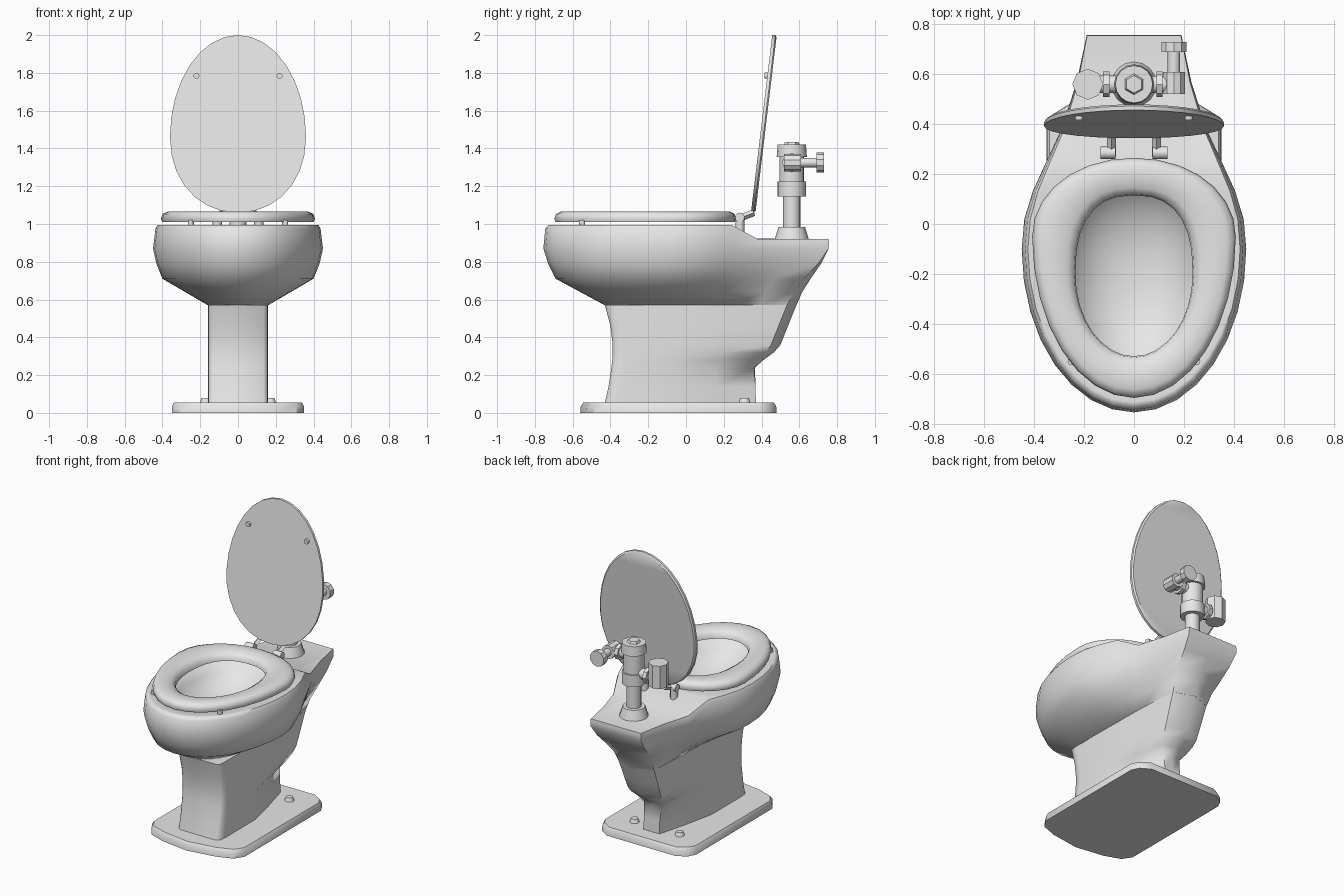
import bpy, bmesh
from math import sin, cos, pi
from mathutils import Vector

old = bpy.data.objects.get("Cube")
if old:
    bpy.data.objects.remove(old)

porcelain = bpy.data.materials.new("pale_grey")
porcelain.use_nodes = True
GREY = (0.8, 0.8, 0.8, 1)
porcelain.diffuse_color = GREY
porcelain.node_tree.nodes["Principled BSDF"].inputs["Base Color"].default_value = GREY


def finish(name, bm, angle=35):
    bmesh.ops.recalc_face_normals(bm, faces=bm.faces[:])
    me = bpy.data.meshes.new(name)
    bm.to_mesh(me)
    bm.free()
    me.materials.append(porcelain)
    ob = bpy.data.objects.new(name, me)
    bpy.context.collection.objects.link(ob)
    bpy.ops.object.select_all(action='DESELECT')
    ob.select_set(True)
    bpy.context.view_layer.objects.active = ob
    bpy.ops.object.shade_smooth_by_angle(angle=angle * pi / 180)
    return ob


def mirrored(half):
    """Close a half outline that starts and ends on x = 0."""
    return half + [(-x, y) for x, y in half[-2:0:-1]]


def front_arc(yf, yc, w):
    return [(w * sin(a), yc - (yc - yf) * cos(a)) for a in (i * pi / 16 for i in range(9))]


# Side easing: fraction along the side, share of the extra front width
EASE = [(.14, .96), (.27, .83), (.4, .635), (.56, .39), (.78, .155), (1, 0)]


def tapered(yf, yb, w, wb, pull=0, yc=-0.1):
    """Round front, sides easing in to a back edge whose corners may be pulled forward."""
    half = front_arc(yf, yc, w)
    half += [(wb + (w - wb) * f, yc + (yb - pull - yc) * t) for t, f in EASE]
    return mirrored(half + [(0, yb)])


def egg(yf, yc, yb, w, p=2.3):
    """Round front and blunter round back."""
    half = front_arc(yf, yc, w)
    for j in range(1, 7):
        a = j * pi / 14
        half.append((w * cos(a) ** (2 / p), yc + (yb - yc) * sin(a) ** (2 / p)))
    return mirrored(half + [(0, yb)])


def level(outline, z):
    return [(x, y, z(y) if callable(z) else z) for x, y in outline]


def loft(name, rings, loop=False, angle=35):
    bm = bmesh.new()
    vs = [[bm.verts.new(p) for p in r] for r in rings]
    n = len(vs[0])
    pairs = list(zip(vs, vs[1:])) + ([(vs[-1], vs[0])] if loop else [])
    for a, b in pairs:
        for i in range(n):
            k = (i + 1) % n
            bm.faces.new((a[i], a[k], b[k], b[i]))
    if not loop:
        bm.faces.new(vs[0])
        bm.faces.new(vs[-1])
    return finish(name, bm, angle)


def rod(name, p0, p1, r0, r1=None, sides=12):
    p0, p1 = Vector(p0), Vector(p1)
    d = p1 - p0
    bm = bmesh.new()
    bmesh.ops.create_cone(bm, cap_ends=True, segments=sides, radius1=r0,
                          radius2=r0 if r1 is None else r1, depth=d.length)
    rot = d.to_track_quat('Z', 'Y')
    for v in bm.verts:
        v.co = rot @ v.co + (p0 + p1) / 2
    return finish(name, bm)


# Base plate with bowed front and clipped back corners
def plate(s):
    half = [(0, -.56), (.2, -.53), (.31, -.49), (.35, -.43), (.35, .39), (.325, .44), (.26, .48), (0, .48)]
    return mirrored([(x * s, y * s) for x, y in half])


loft("base_plate", [level(plate(1), 0), level(plate(.995), .035), level(plate(.97), .055)])


# Pedestal: flat front, sides drawing in to a narrow rear rib, swelling above
def column(yf, yb, wb, pull):
    half = [(0, yf), (.135, yf), (.155, yf + .015), (.16, yf + .06), (.16, -.05),
            ((.16 + wb) / 2 + .005, (yb - .05) / 2), (wb, yb - pull), (0, yb)]
    return mirrored(half)


stations = [(.05, -.43, .37, .06, 0), (.14, -.41, .368, .06, 0), (.24, -.395, .365, .065, .005),
            (.28, -.39, .41, .1, .03), (.32, -.388, .465, .115, .04), (.36, -.388, .5, .125, .05),
            (.46, -.40, .54, .13, .05), (.572, -.43, .585, .135, .05)]
loft("pedestal", [level(column(*s[1:]), s[0]) for s in stations], angle=60)


# Bowl and rear deck: outer shell, deck rings, then the inside of the basin
def deck(y):
    return .996 - .076 * min(max((y - .24) / .14, 0), 1)


shell = [(.57, -.43, .585, .16, .135, .05), (.64, -.56, .615, .28, .145, .045), (.71, -.69, .66, .40, .165, .035),
         (.79, -.73, .715, .432, .18, .015), (.87, -.755, .755, .45, .19, 0)]
rings = [level(tapered(*s[1:]), s[0]) for s in shell]
rings.append(level(tapered(-.745, .757, .437, .19), lambda y: deck(y) - .02))
rim = tapered(-.725, .755, .425, .188)
rings.append(level(rim, deck))
for inset, limit in ((.985, .38), (.97, .24)):
    rings.append(level([(x * inset, min(y * inset, limit)) for x, y in rim], deck))
basin = [(1.15, .985), (1, .93), (.8, .885), (.55, .85), (.3, .835), (.12, .83)]
rings += [level(egg(-.2 - .34 * s, -.2, -.2 + .325 * s, .24 * s), z) for s, z in basin]
loft("bowl", rings, angle=55)

# Seat ring swept through a rounded section, from outer egg to inner egg
section = [(.04, 1.01), (0, 1.028), (.05, 1.053), (.2, 1.065), (.5, 1.066), (.8, 1.058), (.97, 1.04), (1, 1.01)]
outer, inner = (-.697, -.05, .265, .408, 2.05), (-.53, -.2, .115, .235, 2.5)
seat = []
for s, z in section:
    seat.append(level(egg(*[a + (b - a) * s for a, b in zip(outer, inner)]), z))
loft("seat", seat, loop=True, angle=50)


# Raised lid, leaning slightly back
def lean(h):
    return .345 + (h - 1.07) * .12


def lid_ring(s, dy):
    pts = egg(2.0, 1.46, 1.06, .36, 2.1)
    return [(x * s, lean(1.5 + (h - 1.5) * s) + dy, 1.5 + (h - 1.5) * s) for x, h in pts]


loft("lid", [lid_ring(1, 0), lid_ring(1, .016), lid_ring(.975, .024)])

# Paired hardware
for side, s in (("left", 1), ("right", -1)):
    rod(side + "_floor_bolt", (s * .17, .31, .05), (s * .17, .31, .08), .032, .022)
    rod(side + "_lid_bumper", (s * .22, lean(1.785) - .015, 1.785), (s * .22, lean(1.785) + .005, 1.785), .016)
    rod(side + "_front_seat_bumper", (s * .25, -.55, .994), (s * .25, -.55, 1.02), .016)
    rod(side + "_hinge_pin", (s * .075, .285, 1.035), (s * .135, .285, 1.035), .025)
    rod(side + "_hinge_post", (s * .11, .285, .955), (s * .11, .285, 1.035), .024)
    rod(side + "_hinge_arm", (s * .09, .27, 1.025), (s * .09, .36, 1.06), .018, sides=4)

# Flush valve column
Y = .56
stack = [("valve_foot", .92, .985, .09, .07, 16), ("valve_pipe", .98, 1.16, .046, .046, 16),
         ("valve_collar", 1.145, 1.225, .075, .075, 16), ("valve_body", 1.22, 1.37, .066, .066, 16),
         ("valve_cap", 1.355, 1.42, .08, .075, 16), ("valve_top", 1.42, 1.435, .042, .035, 6)]
for name, z0, z1, r0, r1, sides in stack:
    rod(name, (0, Y, z0), (0, Y, z1), r0, r1, sides)

# Supply stop on the right of the column
rod("stop_neck", (-.05, Y, 1.22), (-.16, Y, 1.22), .035)
rod("stop_nut", (-.098, Y, 1.22), (-.124, Y, 1.22), .052, sides=8)
rod("stop_canister", (-.185, Y, 1.175), (-.185, Y, 1.33), .062, sides=8)

# Handle elbow on the left, turning back to a round push knob
Z = 1.325
rod("handle_neck", (.05, Y, Z), (.16, Y, Z), .034)
rod("handle_nut", (.09, Y, Z), (.115, Y, Z), .052, sides=8)
rod("handle_elbow", (.16, Y - .04, Z), (.16, Y + .05, Z), .046, sides=10)
rod("handle_stem", (.16, Y, Z), (.16, .70, Z), .025)
rod("handle_knob", (.16, .69, Z), (.16, .73, Z), .053, sides=10)
